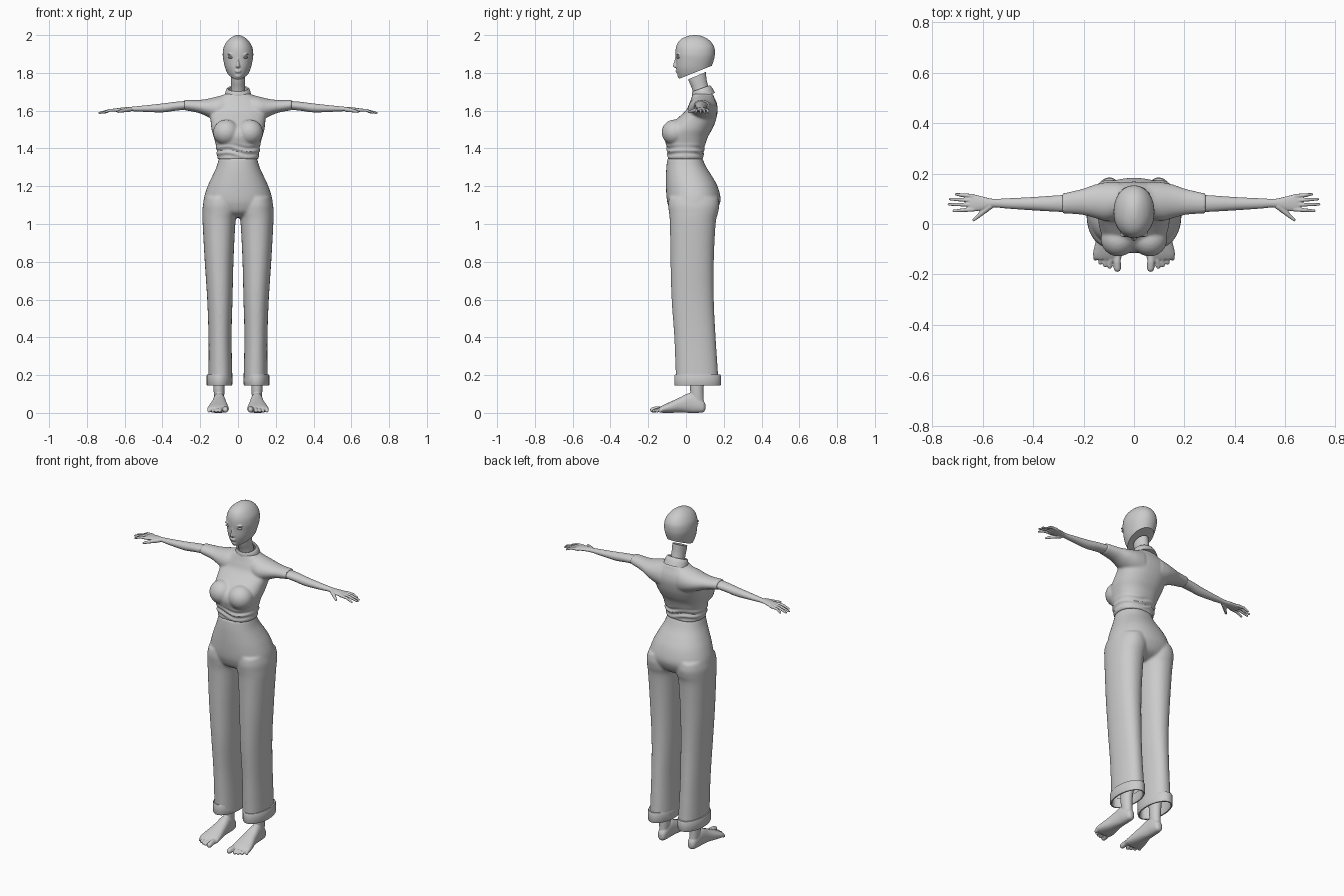
import bpy, bmesh, math
from mathutils import Vector, Matrix

if "Cube" in bpy.data.objects:
    bpy.data.objects.remove(bpy.data.objects["Cube"])


def skin(bm, rings):
    """Bridge rings of points into a closed tube."""
    rv = [[bm.verts.new(p) for p in r] for r in rings]
    n = len(rv[0])
    for a, b in zip(rv, rv[1:]):
        for i in range(n):
            bm.faces.new((a[i], a[(i + 1) % n], b[(i + 1) % n], b[i]))
    bm.faces.new(rv[0][::-1])
    bm.faces.new(rv[-1])


def smooth_rows(rows, steps=5):
    """Catmull-Rom through the section rows."""
    out = []
    for i in range(len(rows) - 1):
        p0, p1, p2, p3 = (rows[max(0, min(len(rows) - 1, i + k))] for k in (-1, 0, 1, 2))
        for s in range(steps):
            t = s / steps
            out.append([0.5 * (2 * b + (c - a) * t + (2 * a - 5 * b + 4 * c - d) * t * t
                               + (3 * b - a - 3 * c + d) * t ** 3)
                        for a, b, c, d in zip(p0, p1, p2, p3)])
    return out + [list(rows[-1])]


def loft(bm, rows, axis='Z', side=1, p=2.0, n=40):
    """Rows are (position, a0, a1, b0, b1); a, b are the two other axes in order."""
    rings = []
    for t, a0, a1, b0, b1 in smooth_rows(rows):
        ring = []
        for i in range(n):
            c, s = math.cos(math.tau * i / n), math.sin(math.tau * i / n)
            a = (a0 + a1) / 2 + (a1 - a0) / 2 * math.copysign(abs(c) ** (2 / p), c)
            b = (b0 + b1) / 2 + (b1 - b0) / 2 * math.copysign(abs(s) ** (2 / p), s)
            x, y, z = {'X': (t, a, b), 'Y': (a, t, b), 'Z': (a, b, t)}[axis]
            ring.append((x * side, y, z))
        rings.append(ring)
    skin(bm, rings)


def sym(rows):
    """(z, half width, y front, y back) to loft rows."""
    return [(z, -w, w, f, b) for z, w, f, b in rows]


def digit(bm, pts, radii, side=1, n=12):
    """Finger or toe with a rounded tip."""
    pts = [Vector((x * side, y, z)) for x, y, z in pts]
    d = (pts[-1] - pts[0]).normalized()
    q = d.to_track_quat('Z', 'Y')
    r = radii[-1]
    pts += [pts[-1] + d * r * 0.6, pts[-1] + d * r * 0.95]
    radii = list(radii) + [r * 0.8, r * 0.3]
    skin(bm, [[c + q @ Vector((math.cos(math.tau * i / n) * k, math.sin(math.tau * i / n) * k, 0))
               for i in range(n)] for c, k in zip(pts, radii)])


def ball(bm, loc, size):
    bmesh.ops.create_uvsphere(bm, u_segments=24, v_segments=16, radius=1,
                              matrix=Matrix.Translation(loc) @ Matrix.Diagonal((*size, 1)))


def band(bm, loc, rx, ry, profile, tilt=0, n=64):
    """Closed elliptical band from a profile of (radial offset, height)."""
    m = Matrix.Translation(loc) @ Matrix.Rotation(tilt, 4, 'X')
    rv = [[bm.verts.new(m @ Vector(((rx + o) * math.cos(math.tau * i / n),
                                    (ry + o) * math.sin(math.tau * i / n), h)))
           for o, h in profile] for i in range(n)]
    k = len(profile)
    for i in range(n):
        a, b = rv[i], rv[(i + 1) % n]
        for j in range(k):
            bm.faces.new((a[j], b[j], b[(j + 1) % k], a[(j + 1) % k]))


def finish(name, bm, voxel=0, smooth=4, cut=None, fill=False, tweak=None, color=None):
    """Make the object; optionally fuse the parts, cut along a plane and adjust points."""
    bmesh.ops.recalc_face_normals(bm, faces=bm.faces)
    me = bpy.data.meshes.new(name)
    bm.to_mesh(me)
    bm.free()
    ob = bpy.data.objects.new(name, me)
    bpy.context.collection.objects.link(ob)
    if voxel:
        r = ob.modifiers.new("Fuse", 'REMESH')
        r.mode, r.voxel_size = 'VOXEL', voxel
        s = ob.modifiers.new("Smooth", 'SMOOTH')
        s.factor, s.iterations = 0.5, smooth
        dg = bpy.context.evaluated_depsgraph_get()
        baked = bpy.data.meshes.new_from_object(ob.evaluated_get(dg))
        ob.modifiers.clear()
        ob.data = me = baked
    b2 = bmesh.new()
    b2.from_mesh(me)
    if cut:
        g = bmesh.ops.bisect_plane(b2, geom=b2.verts[:] + b2.edges[:] + b2.faces[:],
                                   plane_co=cut[0], plane_no=cut[1], clear_outer=True)
        if fill:
            bmesh.ops.contextual_create(
                b2, geom=[e for e in g['geom_cut'] if isinstance(e, bmesh.types.BMEdge)])
    if tweak:
        for v in b2.verts:
            tweak(v.co)
    b2.to_mesh(me)
    b2.free()
    me.shade_smooth()
    me.set_sharp_from_angle(angle=math.radians(45))
    if color:
        mat = bpy.data.materials.new(name)
        mat.diffuse_color = color
        mat.use_nodes = True
        mat.node_tree.nodes["Principled BSDF"].inputs["Base Color"].default_value = mat.diffuse_color
        me.materials.append(mat)
    return ob


SIDES = (1, -1)

# Head with nose, lips and brow, cut on a slant under the jaw
bm = bmesh.new()
loft(bm, sym([(1.745, .03, -.03, .09), (1.775, .045, -.037, .12), (1.80, .058, -.046, .13),
              (1.83, .069, -.052, .135), (1.87, .078, -.054, .148), (1.90, .081, -.056, .153),
              (1.935, .076, -.053, .15), (1.965, .06, -.04, .132), (1.985, .04, -.016, .106),
              (1.997, .018, .018, .075), (2.0, .004, .045, .055)]), p=2.1)
loft(bm, sym([(1.825, .006, -.054, -.03), (1.833, .012, -.068, -.03), (1.845, .009, -.068, -.03),
              (1.87, .006, -.06, -.03), (1.895, .005, -.054, -.03)]))
ball(bm, (0, -.046, 1.812), (.018, .010, .004))
ball(bm, (0, -.045, 1.804), (.015, .010, .004))
ball(bm, (0, -.033, 1.785), (.018, .012, .012))
for s in SIDES:
    ball(bm, (.036 * s, -.042, 1.898), (.022, .010, .005))
finish("head", bm, .0035, 3, cut=((0, -.03, 1.771), (0, .4, -1)), fill=True)

# Eyes
bm = bmesh.new()
for s in SIDES:
    ball(bm, (.037 * s, -.040, 1.882), (.016, .011, .006))
finish("eyes", bm, color=(1, 1, 1, 1))

# Neck with a slanted top, just short of the head
bm = bmesh.new()
loft(bm, sym([(1.64, .046, .05, .14), (1.68, .041, .042, .13), (1.72, .037, .03, .12),
              (1.76, .037, .014, .11), (1.82, .038, .0, .103)]))
finish("neck", bm, cut=((0, .01, 1.765), (0, -.42, 1)), fill=True)

# Collar
bm = bmesh.new()
band(bm, (0, .087, 1.697), .064, .055,
     [(.006, -.025), (.003, 0), (-.003, .018), (-.008, .022), (-.014, .018), (-.014, -.025)],
     tilt=math.radians(20))
finish("collar", bm)

# Shirt: torso, bust and short sleeves fused together
bm = bmesh.new()
loft(bm, sym([(1.343, .108, -.096, .09), (1.40, .116, -.10, .095), (1.43, .12, -.108, .105),
              (1.465, .13, -.115, .118), (1.50, .14, -.105, .138), (1.545, .145, -.062, .157),
              (1.60, .15, -.002, .168), (1.64, .135, .018, .163), (1.67, .1, .03, .15),
              (1.69, .065, .036, .142)]), p=2.3)
for s in SIDES:
    ball(bm, (.062 * s, -.06, 1.485), (.07, .069, .068))
    loft(bm, [(.06, .02, .168, 1.53, 1.688), (.11, .012, .166, 1.545, 1.675),
              (.16, .025, .155, 1.567, 1.663), (.21, .037, .138, 1.588, 1.657),
              (.285, .042, .121, 1.603, 1.658)], 'X', s)


def wrinkle(co):
    # Soft folds above the waist
    k = max(0, 1 - abs(co.z - 1.385) / .045)
    d = .005 * k * math.sin(co.z * 190 + co.x * 22 + 1.5 * math.sin(co.x * 35))
    co.x *= 1 + d * 5
    co.y += d * (-1 if co.y < 0 else 1)


finish("shirt", bm, .006, 6, tweak=wrinkle)

# Trousers: hips and two straight legs, open at the hems
bm = bmesh.new()
loft(bm, sym([(1.035, .06, -.03, .10), (1.06, .13, -.075, .15), (1.10, .178, -.095, .176),
              (1.14, .18, -.103, .183), (1.20, .161, -.106, .167), (1.25, .138, -.106, .14),
              (1.30, .115, -.104, .108), (1.35, .1, -.098, .086)]), p=2.2)
for s in SIDES:
    loft(bm, [(.13, .030, .157, -.052, .172), (.2, .030, .156, -.054, .170),
              (.4, .034, .156, -.062, .157), (.6, .029, .163, -.076, .147),
              (.8, .024, .176, -.082, .147), (1.0, .014, .187, -.085, .157),
              (1.06, .004, .188, -.09, .17), (1.10, .004, .186, -.094, .176),
              (1.14, .01, .176, -.09, .17)], 'Z', s, p=2.2)
finish("trousers", bm, .007, 6, cut=((0, 0, .165), (0, 0, -1)))

# Turned-up cuffs
bm = bmesh.new()
for s in SIDES:
    band(bm, (.098 * s, .0615, .174), .068, .123,
         [(-.003, -.03), (0, -.024), (0, .024), (-.003, .03), (-.011, .03),
          (-.013, .02), (-.013, -.024), (-.01, -.03)])
finish("cuffs", bm)

# Arms and hands
bm = bmesh.new()
for s in SIDES:
    loft(bm, [(.25, .046, .117, 1.608, 1.653), (.33, .05, .112, 1.600, 1.647),
              (.40, .054, .107, 1.591, 1.638), (.50, .061, .102, 1.594, 1.627),
              (.56, .066, .100, 1.597, 1.621), (.60, .055, .109, 1.597, 1.618),
              (.64, .050, .118, 1.594, 1.613), (.658, .053, .115, 1.596, 1.609)], 'X', s, n=32)
    for y0, y1, x1 in ((.111, .118, .706), (.093, .099, .730), (.076, .078, .735), (.058, .052, .716)):
        digit(bm, [(.635, y0, 1.604), (.68, (y0 + y1) / 2, 1.602), (x1, y1, 1.588)],
              (.0085, .0075, .0055), s)
    digit(bm, [(.57, .072, 1.607), (.605, .043, 1.601), (.636, .016, 1.594)], (.013, .010, .006), s)
finish("arms", bm, .0027, 3)

# Lower legs, feet and toes
bm = bmesh.new()
for s in SIDES:
    loft(bm, [(.04, .078, .122, .03, .096), (.09, .073, .127, .025, .093),
              (.14, .071, .130, .02, .094), (.22, .066, .132, .018, .105),
              (.32, .060, .136, .014, .122), (.42, .056, .142, .008, .12)], 'Z', s)
    loft(bm, [(.103, .09, .108, .018, .045), (.092, .076, .121, .004, .065),
              (.06, .070, .128, .0, .09), (.02, .067, .132, .0, .105), (-.03, .060, .141, .002, .083),
              (-.08, .052, .155, .0, .060), (-.12, .048, .163, .0, .042),
              (-.14, .052, .158, .004, .030)], 'Y', s, p=2.3)
    for x0, x1, y1, r in ((.067, .066, -.176, .015), (.093, .096, -.169, .0095), (.112, .115, -.163, .009),
                          (.130, .134, -.153, .009), (.148, .154, -.138, .0085)):
        digit(bm, [(x0, -.10, .02), (x0, y1 + .025, .021), (x1, y1, r + .001)], (r, r, r), s)
finish("feet", bm, .004, 3)
